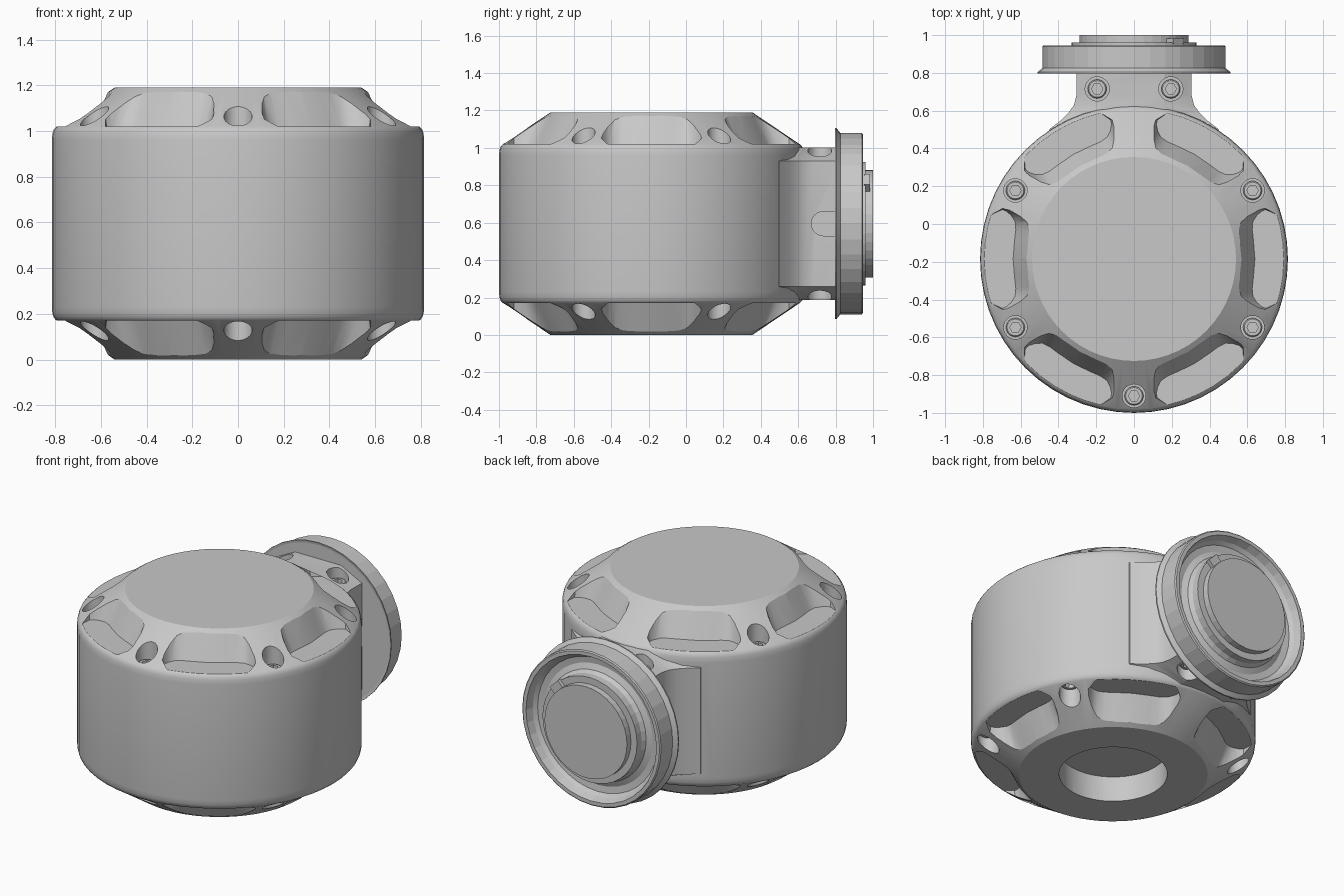
import bpy, bmesh
from math import radians, pi, sin, cos
from mathutils import Matrix, Vector

old = bpy.data.objects.get("Cube")
if old:
    bpy.data.objects.remove(old)

MID = 0.595                # mid height of the housing
AXIS_Y = -0.185            # housing axis
CENTRE = Matrix.Translation((0, AXIS_Y, 0))
# half turn about the x direction at mid height: carries top details to the bottom
MIRROR = Matrix.Translation((0, 0, MID)) @ Matrix.Scale(-1, 4, (0, 0, 1)) @ Matrix.Translation((0, 0, -MID))

grey = bpy.data.materials.new("machined grey")
grey.use_nodes = True
COLOUR = (0.58, 0.58, 0.58, 1)
grey.diffuse_color = COLOUR
grey.node_tree.nodes["Principled BSDF"].inputs["Base Color"].default_value = COLOUR


def make(name, bm):
    bmesh.ops.recalc_face_normals(bm, faces=bm.faces[:])
    mesh = bpy.data.meshes.new(name)
    bm.to_mesh(mesh)
    bm.free()
    mesh.materials.append(grey)
    ob = bpy.data.objects.new(name, mesh)
    bpy.context.collection.objects.link(ob)
    return ob


def select(ob):
    bpy.ops.object.select_all(action='DESELECT')
    ob.select_set(True)
    bpy.context.view_layer.objects.active = ob


def boolean(ob, other, operation):
    mod = ob.modifiers.new(operation, 'BOOLEAN')
    mod.operation = operation
    mod.solver = 'EXACT'
    mod.object = other
    select(ob)
    bpy.ops.object.modifier_apply(modifier=mod.name)
    bpy.data.objects.remove(other)


def smooth(ob, angle):
    select(ob)
    bpy.ops.object.shade_smooth_by_angle(angle=radians(angle))


def lathe(profile, steps):
    bm = bmesh.new()
    vs = [bm.verts.new((r, 0, z)) for r, z in profile]
    es = [bm.edges.new(pair) for pair in zip(vs, vs[1:])]
    bmesh.ops.spin(bm, geom=vs + es, cent=(0, 0, 0), axis=(0, 0, 1), angle=2 * pi, steps=steps)
    bmesh.ops.remove_doubles(bm, verts=bm.verts[:], dist=0.0001)
    return bm


def loft(bm, rings):
    rows = [[bm.verts.new(p) for p in ring] for ring in rings]
    n = len(rows[0])
    for a, b in zip(rows, rows[1:]):
        for i in range(n):
            j = (i + 1) % n
            bm.faces.new((a[i], a[j], b[j], b[i]))
    bm.faces.new(rows[0][::-1])
    bm.faces.new(rows[-1])


def rod(bm, matrix, radius, z0, z1, sides=24):
    rings = [[matrix @ Vector((radius * cos(2 * pi * i / sides), radius * sin(2 * pi * i / sides), z))
              for i in range(sides)] for z in (z0, z1)]
    loft(bm, rings)


def pocket_ring(half, z, matrix):
    both = half + [(-a, r) for a, r in reversed(half) if a]
    return [matrix @ Vector((r * cos(radians(a)), r * sin(radians(a)), z)) for a, r in both]


# Housing: turned body, symmetric about mid height
upper = [(0.54, 1.19), (0.797, 1.017), (0.806, 1.007), (0.812, 0.99), (0.815, 0.96)]
profile = [(0, 1.19)] + upper + [(r, 2 * MID - z) for r, z in reversed(upper)] + [(0, 0)]
bm = lathe(profile, 56)
bm.transform(CENTRE)
housing = make("housing", bm)

# Neck: chamfered block flaring into the housing
rings = []
for y, w in [(0.3, 0.45), (0.5, 0.45), (0.55, 0.385), (0.59, 0.345), (0.63, 0.318), (0.68, 0.305), (0.83, 0.305)]:
    quarter = [(0.16, 0.408), (w, 0.335)]
    outline = quarter + [(x, -z) for x, z in reversed(quarter)]
    outline += [(-x, -z) for x, z in outline]
    rings.append([(x, y, MID + z) for x, z in outline])
bm = bmesh.new()
loft(bm, rings)
boolean(housing, make("neck", bm), 'UNION')

# Cutters: six drafted pockets and the screw holes, top and bottom
floor_half = [(0, 0.64), (9, 0.64), (14, 0.645), (17.5, 0.66), (19.5, 0.69), (20.5, 0.72),
              (20.5, 0.745), (18, 0.78), (13, 0.85), (5, 0.85)]
top_half = [(0, 0.555), (10, 0.555), (16, 0.56), (19.5, 0.575), (21.5, 0.605), (23.5, 0.68),
            (24, 0.74), (20, 0.80), (14, 0.85), (5, 0.85)]
rib_screws = [CENTRE @ Matrix.Rotation(radians(a), 4, 'Z') @ Matrix.Translation((0.725, 0, 0))
              for a in (30, 150, 210, 270, 330)]
neck_screws = [Matrix.Translation((x, 0.715, 0)) for x in (-0.195, 0.195)]
bm = bmesh.new()
for flip in (Matrix.Identity(4), MIRROR):
    for k in range(6):
        m = flip @ CENTRE @ Matrix.Rotation(radians(60 * k), 4, 'Z')
        loft(bm, [pocket_ring(floor_half, 1.02, m), pocket_ring(top_half, 1.2, m)])
    for m in rib_screws:
        rod(bm, flip @ m, 0.062, 0.97, 1.3)
    for m in neck_screws:
        rod(bm, flip @ m, 0.064, 0.91, 1.3)

# Underside bore
rod(bm, CENTRE, 0.31, -0.1, 0.16, 40)

# Round-ended slots in the neck sides
arc = [(0.735 - 0.065 * cos(t), MID + 0.065 * sin(t)) for t in [radians(15 * i - 90) for i in range(13)]]
arc += [(0.9, MID + 0.065), (0.9, MID - 0.065)]
for side in (-1, 1):
    loft(bm, [[(side * x, y, z) for y, z in arc] for x in (0.27, 0.4)])
cutters = make("cutters", bm)
cutters.hide_render = True
boolean(housing, cutters, 'DIFFERENCE')
smooth(housing, 28)

# Cap screws with a hex socket, sharing one mesh
bm = lathe([(0, -0.07), (0.05, -0.07), (0.05, -0.006), (0.044, 0), (0, 0)], 24)
head = make("cap_screw", bm)
bm = bmesh.new()
rod(bm, Matrix.Identity(4), 0.03, -0.035, 0.05, 6)
boolean(head, make("hex_cutter", bm), 'DIFFERENCE')
smooth(head, 30)
screw_mesh = head.data
bpy.data.objects.remove(head)
for m, z in [(m, 1.0) for m in rib_screws] + [(m, 0.945) for m in neck_screws]:
    spot = m.translation
    for end, height, turn in (("top", z, 0), ("bottom", 2 * MID - z, pi)):
        ob = bpy.data.objects.new(end + "_cap_screw", screw_mesh)
        ob.location = (spot.x, spot.y, height)
        ob.rotation_euler = (turn, 0, 0)
        bpy.context.collection.objects.link(ob)

# Flange: thin lip, dished rim and stepped centre boss, turned about y
bm = lathe([(0, 0.80), (0.495, 0.80), (0.51, 0.797), (0.51, 0.805), (0.485, 0.825), (0.485, 0.94),
            (0.478, 0.946), (0.455, 0.946), (0.44, 0.9), (0.42, 0.88), (0.38, 0.875), (0.345, 0.89),
            (0.33, 0.915), (0.33, 0.96), (0.288, 0.96), (0.288, 1.0), (0, 1.0)], 36)
flange = make("flange", bm)
flange.location.z = MID
flange.rotation_euler.x = -pi / 2
smooth(flange, 8)

# Locating tab on the boss
bm = bmesh.new()
bmesh.ops.create_cube(bm, size=1)
bm.transform(Matrix.Translation((0.208, 0.968, MID + 0.208)) @ Matrix.Rotation(radians(45), 4, 'Y')
             @ Matrix.Diagonal((0.08, 0.03, 0.08, 1)))
make("locating_tab", bm)
